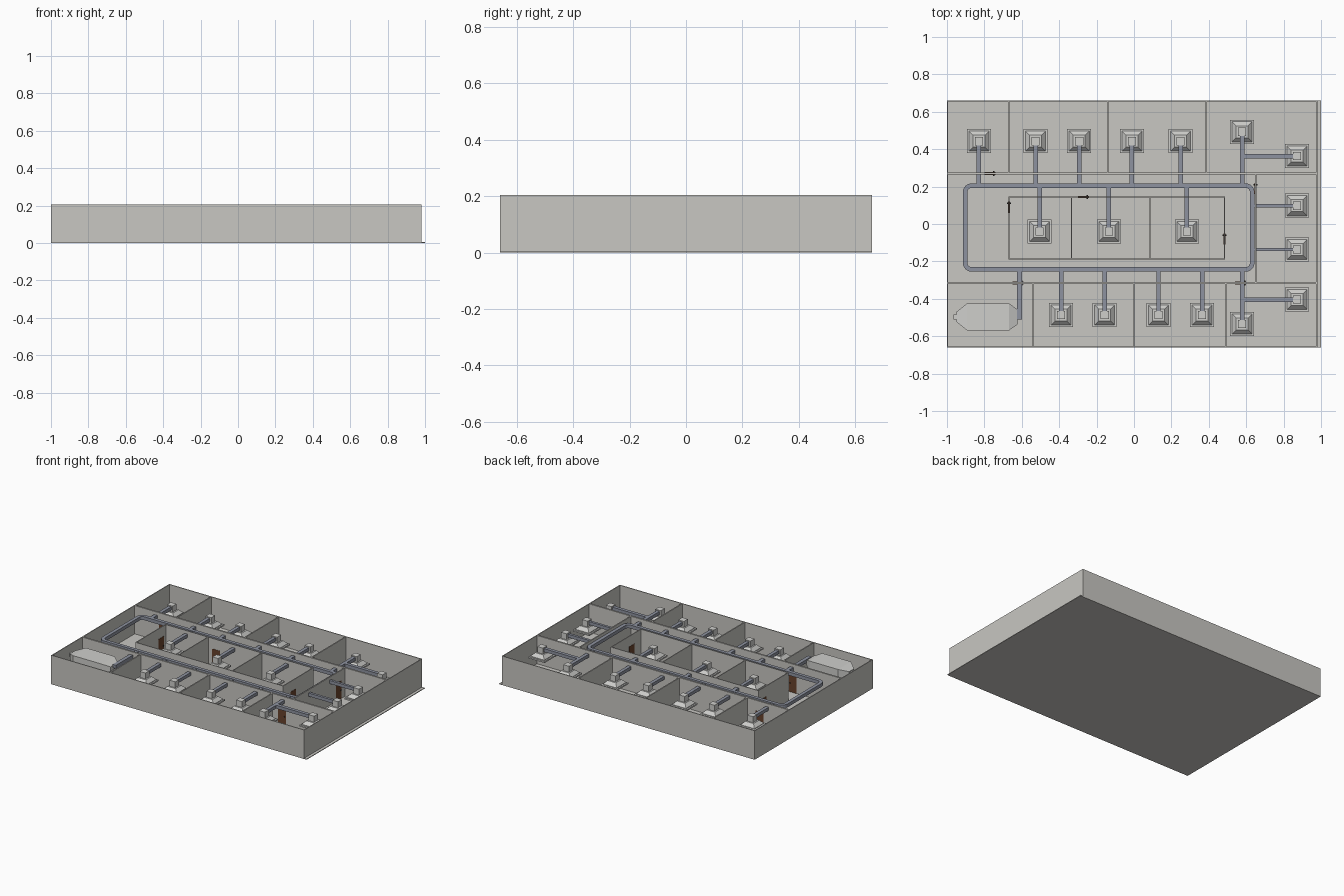
import bpy, bmesh, math

cube = bpy.data.objects.get("Cube")
if cube:
    bpy.data.objects.remove(cube, do_unlink=True)


def material(name, rgb):
    m = bpy.data.materials.new(name)
    m.use_nodes = True
    m.diffuse_color = (*rgb, 1)
    m.node_tree.nodes["Principled BSDF"].inputs["Base Color"].default_value = (*rgb, 1)
    return m


PLASTER = material("pale grey plaster", (0.58, 0.57, 0.54))
METAL = material("blue grey metal", (0.27, 0.29, 0.35))
VENT = material("light grey vent", (0.62, 0.62, 0.60))
WOOD = material("brown wood", (0.14, 0.055, 0.025))
DARK = material("dark handle", (0.03, 0.03, 0.03))


def make(name, bm, mat):
    bmesh.ops.recalc_face_normals(bm, faces=bm.faces)
    mesh = bpy.data.meshes.new(name)
    bm.to_mesh(mesh)
    bm.free()
    mesh.materials.append(mat)
    ob = bpy.data.objects.new(name, mesh)
    bpy.context.collection.objects.link(ob)
    return ob


def loft(bm, sections):
    """Closed solid through rings of points."""
    rings = [[bm.verts.new(p) for p in s] for s in sections]
    n = len(rings[0])
    for a, b in zip(rings, rings[1:]):
        for i in range(n):
            j = (i + 1) % n
            bm.faces.new((a[i], a[j], b[j], b[i]))
    bm.faces.new(rings[0])
    bm.faces.new(rings[-1])


def square(x, y, z, h):
    return [(x - h, y - h, z), (x + h, y - h, z), (x + h, y + h, z), (x - h, y + h, z)]


def add_box(bm, x0, x1, y0, y1, z0, z1):
    loft(bm, [[(x0, y0, z), (x1, y0, z), (x1, y1, z), (x0, y1, z)] for z in (z0, z1)])


def box(name, mat, *bounds):
    bm = bmesh.new()
    add_box(bm, *bounds)
    return make(name, bm, mat)


def wall(name, axis, at, a, b, t=0.01):
    """Wall across the given axis, spanning a to b along the other one."""
    lo, hi = at - t / 2, at + t / 2
    if axis == "x":
        return box(name, PLASTER, lo, hi, a, b, FLOOR, TOP)
    return box(name, PLASTER, a, b, lo, hi, FLOOR, TOP)


FLOOR, TOP = 0.005, 0.205
EAST, SIDE = 0.98, 0.66
NORTH, SOUTH, CROSS = 0.27, -0.315, 0.65

# Floor and outer walls
box("floor", PLASTER, -1, 1, -SIDE, SIDE, 0, FLOOR)
for s, n in ((-1, "front"), (1, "back")):
    wall(n + "_outer_wall", "y", s * (SIDE - 0.003), -1, EAST, 0.006)
wall("right_outer_wall", "x", -0.997, -SIDE, SIDE, 0.006)
wall("left_outer_wall", "x", EAST - 0.003, -SIDE, SIDE, 0.006)

# Corridor walls and room dividers
wall("back_corridor_wall", "y", NORTH, -1, EAST, 0.012)
wall("front_corridor_wall", "y", SOUTH, -1, EAST, 0.012)
wall("left_corridor_wall", "x", CROSS, SOUTH, NORTH, 0.008)
for x in (-0.67, -0.14, 0.385):
    wall("back_room_divider", "x", x, NORTH, SIDE, 0.008)
for x in (-0.54, 0.0, 0.49):
    wall("front_room_divider", "x", x, -SIDE, SOUTH, 0.008)

# Central block of three rooms
for y in (-0.187, 0.145):
    wall("central_long_wall", "y", y, -0.67, 0.485, 0.006)
for x in (-0.668, -0.335, 0.085, 0.484):
    wall("central_cross_wall", "x", x, -0.19, 0.148, 0.006)


# Doors with a handle on both faces
def door(axis, at, mid, w=0.03, t=0.008):
    for name, mat, m, hw, ht, z0, z1 in (
            ("door", WOOD, mid, w, t, FLOOR, 0.132),
            ("door_handle", DARK, mid + w * 0.7, 0.004, t + 0.005, 0.064, 0.07)):
        if axis == "x":
            box(name, mat, at - ht, at + ht, m - hw, m + hw, z0, z1)
        else:
            box(name, mat, m - hw, m + hw, at - ht, at + ht, z0, z1)


door("y", SOUTH, 0.57)
door("y", SOUTH, -0.62)
door("y", NORTH, -0.77)
door("x", CROSS, 0.19, t=0.006)
door("x", -0.668, 0.09, t=0.005)
door("x", 0.484, -0.08, t=0.005)
door("y", 0.145, -0.27, t=0.005)

# Main duct loop with rounded corners
X0, X1, Y0, Y1 = -0.903, 0.632, -0.243, 0.205
R, HALF = 0.035, 0.012
Z0, Z1 = 0.162, 0.186
bm = bmesh.new()
corners = [(X1 - R, Y1 - R), (X0 + R, Y1 - R), (X0 + R, Y0 + R), (X1 - R, Y0 + R)]
rings = []
for k, (cx, cy) in enumerate(corners):
    for step in range(7):
        a = math.pi / 2 * (k + step / 6)
        rings.append([bm.verts.new((cx + r * math.cos(a), cy + r * math.sin(a), z))
                      for r, z in ((R - HALF, Z0), (R + HALF, Z0), (R + HALF, Z1), (R - HALF, Z1))])
for i, a in enumerate(rings):
    b = rings[(i + 1) % len(rings)]
    for j in range(4):
        k = (j + 1) % 4
        bm.faces.new((a[j], a[k], b[k], b[j]))
make("main_duct_loop", bm, METAL)


# Branch ducts
def branch(xa, ya, xb, yb, h=0.012):
    x0, x1 = sorted((xa, xb))
    y0, y1 = sorted((ya, yb))
    if x0 == x1:
        x0, x1 = x0 - h, x1 + h
    else:
        y0, y1 = y0 - h, y1 + h
    box("branch_duct", METAL, x0, x1, y0, y1, 0.16, 0.183)


# Ceiling vents: framed plate, sloped hood and neck box
def vent(x, y):
    bm = bmesh.new()
    loft(bm, [square(x, y, z, h) for z, h in
              ((0.112, 0.064), (0.122, 0.064), (0.122, 0.054), (0.126, 0.054), (0.148, 0.032))])
    loft(bm, [square(x, y, z, 0.022) for z in (0.147, 0.19)])
    make("ceiling_vent", bm, VENT)


for x in (-0.829, -0.526, -0.293, -0.011, 0.249):
    vent(x, 0.443)
    branch(x, Y1, x, 0.443)
for x in (-0.39, -0.157, 0.131, 0.364):
    vent(x, -0.487)
    branch(x, Y0, x, -0.487)
for x in (-0.505, -0.134, 0.283):
    vent(x, -0.04)
    branch(x, Y1, x, -0.04)
for start, end, side in ((Y1, 0.493, 0.363), (Y0, -0.535, -0.404)):
    vent(0.578, end)
    branch(0.578, start, 0.578, end)
    vent(0.872, side)
    branch(0.578, side, 0.872, side)
for y in (0.098, -0.136):
    vent(0.872, y)
    branch(X1, y, 0.872, y, 0.009)

# Air handling unit with tapered ends, and its supply duct
UY, UZ = -0.497, 0.16
bm = bmesh.new()
loft(bm, [[(x, UY + sy * hy, UZ + sz * hz) for sy, sz in ((-1, -1), (1, -1), (1, 1), (-1, 1))]
          for x, hy, hz in ((-0.965, 0.014, 0.012), (-0.948, 0.014, 0.012), (-0.948, 0.028, 0.018),
                            (-0.893, 0.072, 0.036), (-0.668, 0.072, 0.036), (-0.622, 0.04, 0.016))])
make("air_handling_unit", bm, VENT)
branch(-0.612, Y0, -0.612, -0.51, 0.013)
